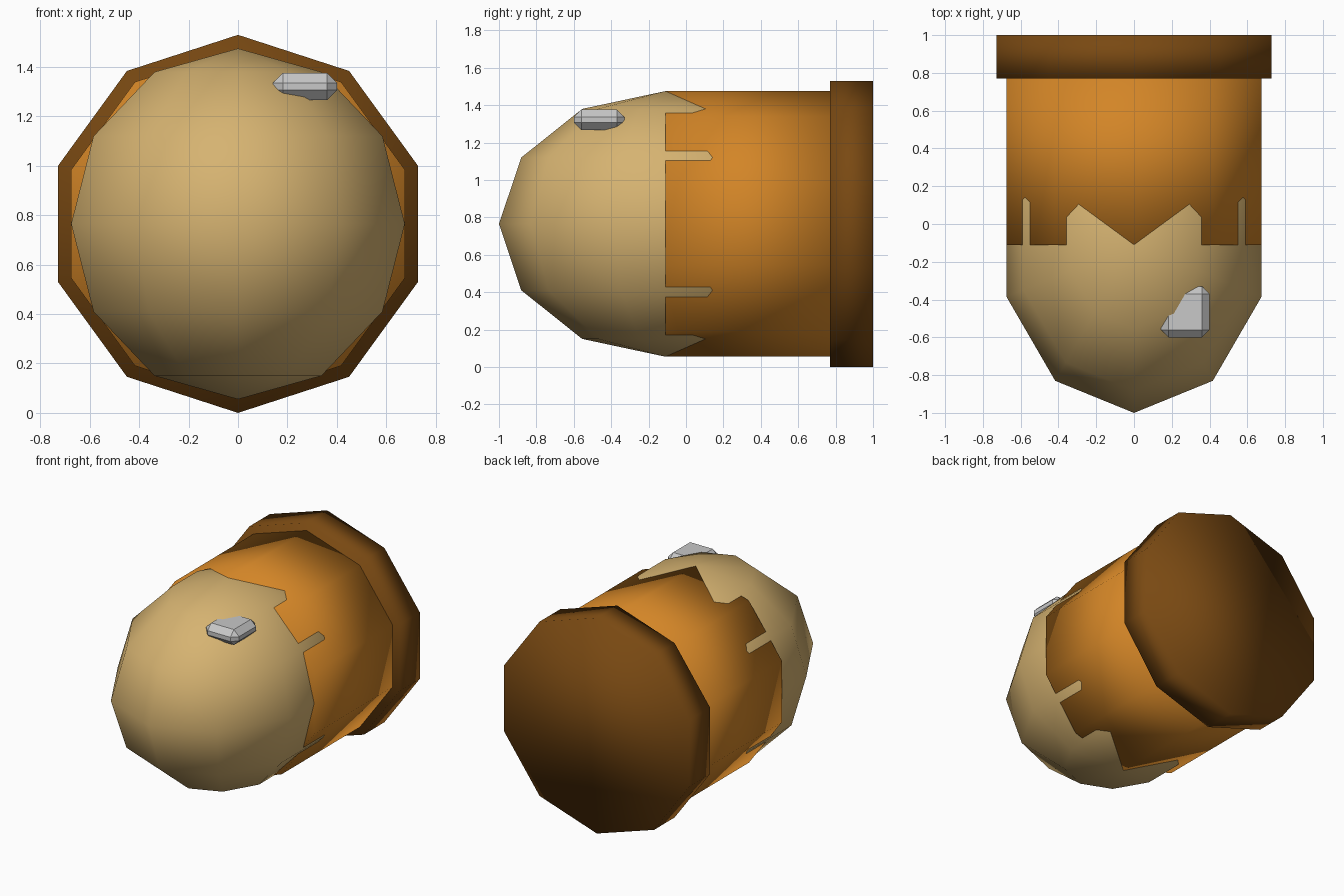
import bpy, bmesh, math

if "Cube" in bpy.data.objects:
    bpy.data.objects.remove(bpy.data.objects["Cube"])

CENTRE_Z = 0.765


def material(name, rgb):
    m = bpy.data.materials.new(name)
    m.diffuse_color = (*rgb, 1)
    m.use_nodes = True
    m.node_tree.nodes["Principled BSDF"].inputs["Base Color"].default_value = m.diffuse_color
    return m


def finish(obj, name, mat, smooth=True):
    obj.name = name
    obj.data.name = name
    obj.data.materials.append(mat)
    for p in obj.data.polygons:
        p.use_smooth = smooth
    return obj


def drum(name, radius, y0, y1, mat):
    """Ten-sided drum lying along y, with a corner at the top."""
    bpy.ops.mesh.primitive_cylinder_add(
        vertices=10, radius=radius, depth=y1 - y0,
        location=(0, (y0 + y1) / 2, CENTRE_Z), rotation=(math.pi / 2, 0, 0))
    return finish(bpy.context.object, name, mat)


tan = material("tan", (0.67, 0.45, 0.165))
orange = material("orange", (0.65, 0.235, 0.02))
brown = material("brown", (0.19, 0.066, 0.006))
grey = material("light_grey", (0.58, 0.58, 0.58))

# Shell casing and the wider rim at its back
drum("casing", 0.71, -0.11, 0.80, orange)
drum("rim", 0.765, 0.77, 1.0, brown)

# Rounded tip: stretched low-poly ball whose corners poke through the casing
bpy.ops.mesh.primitive_uv_sphere_add(segments=10, ring_count=6, radius=1,
                                     location=(0, -0.11, CENTRE_Z))
tip = bpy.context.object
tip.scale = (0.71, 0.89, 0.71)
bpy.ops.object.transform_apply(location=False, rotation=False, scale=True)
finish(tip, "tip", tan)

# Glint: small chamfered block sunk into the tip
lo, hi = (0.142, -0.60, 1.266), (0.40, -0.33, 1.376)
bm = bmesh.new()
bmesh.ops.create_cube(bm, size=1)
for v in bm.verts:
    v.co = [(hi[i] - lo[i]) * v.co[i] for i in range(3)]
bmesh.ops.bevel(bm, geom=bm.edges[:], offset=0.04, segments=1,
                affect='EDGES', profile=0.5)
mesh = bpy.data.meshes.new("glint")
bm.to_mesh(mesh)
bm.free()
glint = bpy.data.objects.new("glint", mesh)
glint.location = [(a + b) / 2 for a, b in zip(lo, hi)]
bpy.context.collection.objects.link(glint)
finish(glint, "glint", grey, smooth=False)
